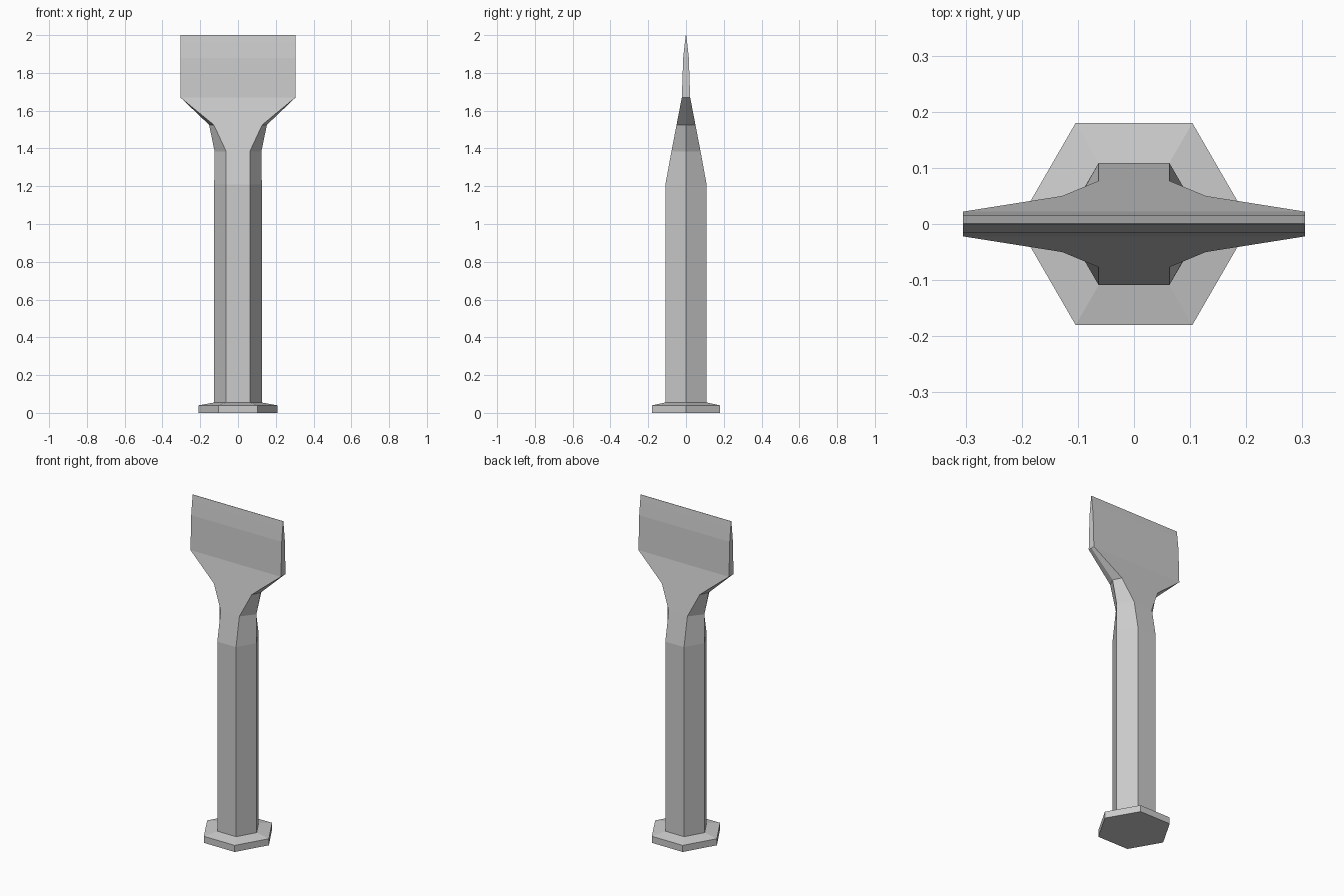
import bpy, bmesh

if "Cube" in bpy.data.objects:
    bpy.data.objects.remove(bpy.data.objects["Cube"])


def loft(name, sections):
    """Skin six-sided sections (z, flat half-width, half-depth, ridge half-width)."""
    bm = bmesh.new()
    rings = []
    for z, a, y, r in sections:
        outline = [(r, 0), (a, y), (-a, y), (-r, 0), (-a, -y), (a, -y)]
        rings.append([bm.verts.new((px, py, z)) for px, py in outline])
    for low, high in zip(rings, rings[1:]):
        for i in range(6):
            j = (i + 1) % 6
            bm.faces.new((low[i], low[j], high[j], high[i]))
    bm.faces.new(rings[0][::-1])
    bm.faces.new(rings[-1])
    bmesh.ops.recalc_face_normals(bm, faces=bm.faces)
    mesh = bpy.data.meshes.new(name)
    bm.to_mesh(mesh)
    bm.free()
    obj = bpy.data.objects.new(name, mesh)
    bpy.context.collection.objects.link(obj)
    return obj


# Hexagonal striking flange with a shallow sloped top
loft("base_flange", [
    (0.0, 0.104, 0.180, 0.208),
    (0.04, 0.104, 0.180, 0.208),
    (0.055, 0.063, 0.109, 0.126),
])

# Hexagonal shaft, tapered neck and flared cutting blade
loft("shaft_and_blade", [
    (0.05, 0.063, 0.109, 0.126),
    (1.21, 0.063, 0.109, 0.126),
    (1.385, 0.063, 0.077, 0.124),
    (1.525, 0.128, 0.050, 0.153),
    (1.67, 0.305, 0.022, 0.305),
    (1.88, 0.305, 0.015, 0.305),
    (1.96, 0.305, 0.006, 0.305),
    (2.0, 0.305, 0.001, 0.305),
])
